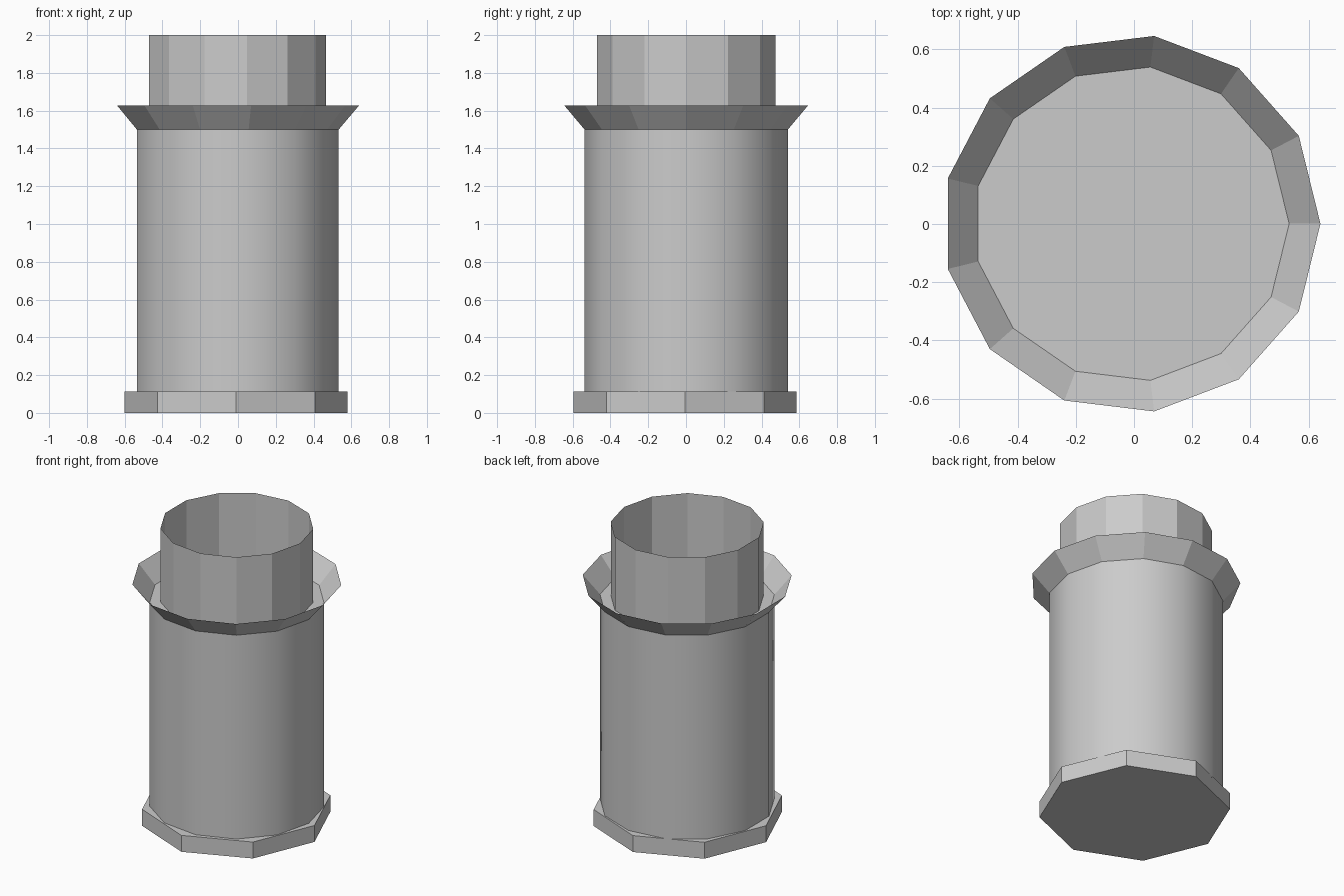
import bpy, bmesh, math

if "Cube" in bpy.data.objects:
    bpy.data.objects.remove(bpy.data.objects["Cube"])


def lathe(name, sides, rings, centre=(-0.009, 0.001), cap_bottom=False, cap_top=False, smooth=False):
    """Stack of polygon rings (radius, z), first vertex on +x."""
    bm = bmesh.new()
    loops = []
    for r, z in rings:
        loops.append([bm.verts.new((centre[0] + r * math.cos(2 * math.pi * i / sides),
                                    centre[1] + r * math.sin(2 * math.pi * i / sides), z))
                      for i in range(sides)])
    for lo, hi in zip(loops, loops[1:]):
        for i in range(sides):
            j = (i + 1) % sides
            face = bm.faces.new((lo[i], lo[j], hi[j], hi[i]))
            face.smooth = smooth
    if cap_bottom:
        bm.faces.new(loops[0][::-1])
    if cap_top:
        bm.faces.new(loops[-1])
    # keep the cap rims sharp
    for e in bm.edges:
        if len(e.link_faces) == 2 and e.calc_face_angle() > math.radians(40):
            e.smooth = False
    mesh = bpy.data.meshes.new(name)
    bm.to_mesh(mesh)
    bm.free()
    obj = bpy.data.objects.new(name, mesh)
    bpy.context.collection.objects.link(obj)
    return obj


# Octagonal foot plate
lathe("base_plate", 8, [(0.59, 0.0), (0.59, 0.112)], centre=(-0.01, -0.005),
      cap_bottom=True, cap_top=True)

# Smooth-shaded main barrel
lathe("body", 13, [(0.542, 0.1), (0.542, 1.5)], cap_bottom=True, cap_top=True, smooth=True)

# Thin flared collar
lathe("collar", 13, [(0.542, 1.5), (0.6495, 1.627)])

# Open thin-walled neck
lathe("neck", 13, [(0.475, 1.5), (0.475, 2.0)])
